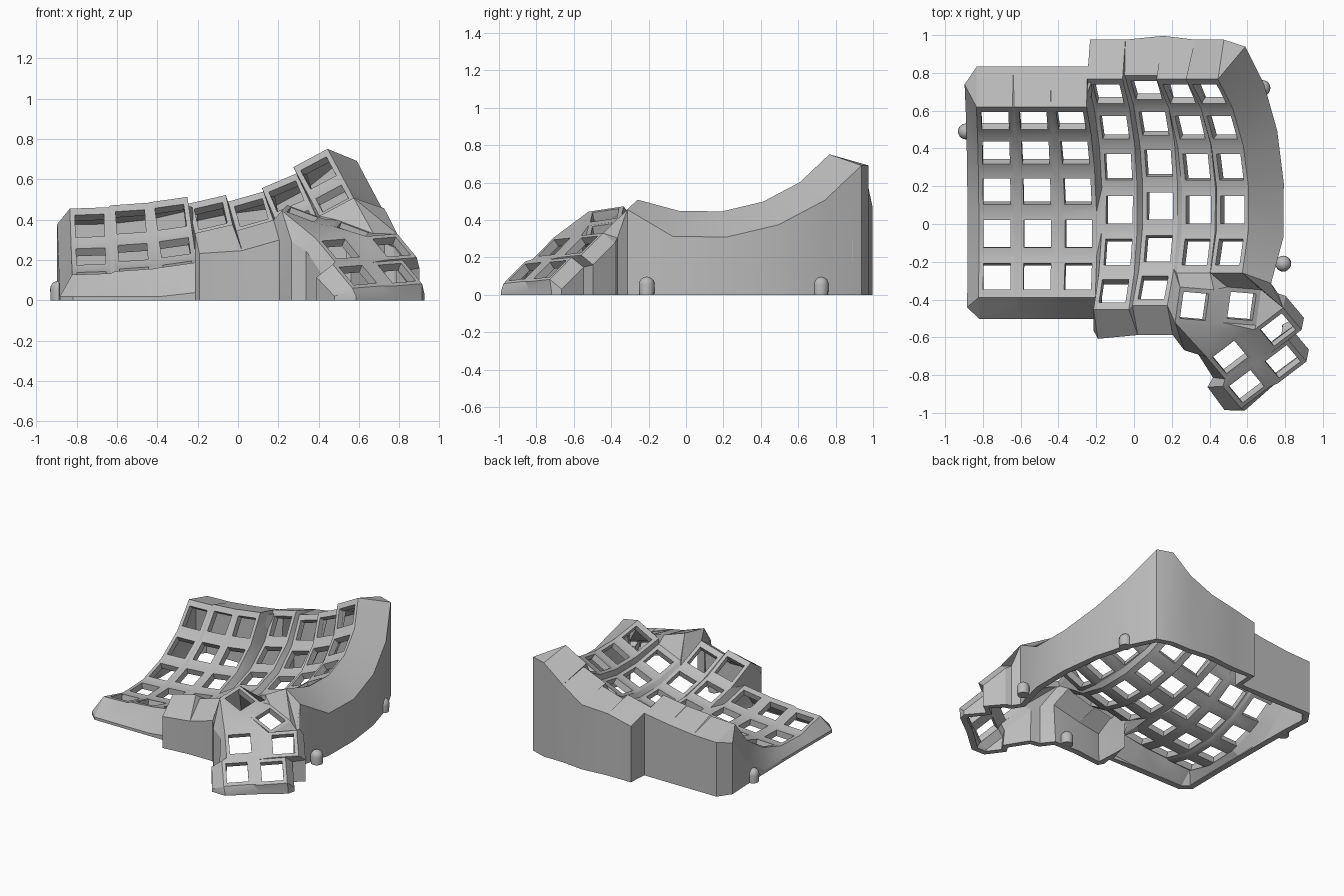
import bpy, bmesh
from math import sin, cos, radians
from mathutils import Vector

cube = bpy.data.objects.get("Cube")
if cube:
    bpy.data.objects.remove(cube)

grey = bpy.data.materials.new("light_grey")
grey.use_nodes = True
grey.diffuse_color = (0.5, 0.5, 0.5, 1)
grey.node_tree.nodes["Principled BSDF"].inputs["Base Color"].default_value = (0.5, 0.5, 0.5, 1)

bm = bmesh.new()
frames = {}            # vertex -> local axes (across, along, normal)
RADIUS, STEP, HOLE, HALF = 0.826, 16, 0.072, 0.096


def vert(p, frame=None):
    v = bm.verts.new(p)
    frames[v] = frame
    return v


def face(*vs):
    """Face from the distinct corners, skipped when it has collapsed."""
    corners = list(dict.fromkeys(vs))
    if len(corners) > 2:
        bm.faces.new(corners)


def key_cell(bl, br, tr, tl):
    """Square frame of four quads around an open key hole."""
    outer = [bl, br, tr, tl]
    s = HOLE / (br.co - bl.co).length
    t = HOLE / (tl.co - bl.co).length
    inner = []
    for i, j in ((-1, -1), (1, -1), (1, 1), (-1, 1)):
        low = bl.co.lerp(br.co, 0.5 + i * s)
        high = tl.co.lerp(tr.co, 0.5 + i * s)
        inner.append(vert(low.lerp(high, 0.5 + j * t)))
    for k in range(4):
        n = (k + 1) % 4
        face(outer[k], outer[n], inner[n], inner[k])


def key_column(cx, cy, cz, tilt, first, rows):
    """Column of keys along an arc, returns its left and right edges, back to front."""
    b = radians(tilt)
    across, up = Vector((cos(b), 0, sin(b))), Vector((-sin(b), 0, cos(b)))
    fwd = Vector((0, 1, 0))
    left, right = [], []
    for i in range(rows + 1):
        a = radians(first + STEP / 2 - STEP * i)
        mid = Vector((cx, cy, cz)) + fwd * RADIUS * sin(a) + up * RADIUS * (1 - cos(a))
        frame = (across, fwd * cos(a) + up * sin(a), up * cos(a) - fwd * sin(a))
        left.append(vert(mid - across * HALF, frame))
        right.append(vert(mid + across * HALF, frame))
    for i in range(rows):
        key_cell(left[i + 1], right[i + 1], right[i], left[i])
    return left, right


def thumb_key(x, y, z, yaw, slope):
    """Single tilted key, returns its corners."""
    n = Vector((-slope[0], -slope[1], 1)).normalized()
    a = radians(yaw)
    u = Vector((cos(a), sin(a), 0))
    u = (u - n * u.dot(n)).normalized()
    v = n.cross(u)
    c = Vector((x, y, z))
    bl, br, tr, tl = [vert(c + (u * i + v * j) * HALF, (u, v, n))
                      for i, j in ((-1, -1), (1, -1), (1, 1), (-1, 1))]
    key_cell(bl, br, tr, tl)
    return {"bl": bl, "br": br, "tr": tr, "tl": tl}


# Finger key columns
cols = [key_column(*c) for c in (
    (-0.725, -0.08, 0.07, 2, 50, 5),
    (-0.511, -0.08, 0.09, 4, 50, 5),
    (-0.292, -0.08, 0.115, 8, 50, 5),
    (-0.075, 0.09, 0.157, 13, 47, 6),
    (0.14, 0.11, 0.177, 16, 47, 6),
    (0.345, 0.09, 0.27, 23, 47, 5),
    (0.525, 0.09, 0.395, 28, 47, 5))]
for (_, r), (l, _) in zip(cols, cols[1:]):
    for i in range(min(len(r), len(l)) - 1):
        face(r[i + 1], l[i + 1], l[i], r[i])

# Thumb cluster
upper, lower = (-0.36, 0.2), (-0.42, 0.66)
A = thumb_key(0.32, -0.435, 0.425, -8, upper)
B = thumb_key(0.57, -0.435, 0.35, -8, upper)
C = thumb_key(0.762, -0.56, 0.265, 40, lower)
D = thumb_key(0.51, -0.705, 0.255, 40, lower)
E = thumb_key(0.788, -0.728, 0.135, 40, lower)
F = thumb_key(0.595, -0.86, 0.125, 40, lower)

# Webs joining the thumb keys and the columns
r4, (l5, r5), (l6, r6) = cols[4][1], cols[5], cols[6]
for web in (
        (r4[6], A["bl"], A["tl"], r4[5]),
        (r4[5], A["tl"], l5[5]),
        (A["tl"], A["tr"], r5[5], l5[5]),
        (A["tr"], B["tl"], l6[5], r5[5]),
        (B["tl"], B["tr"], r6[5], l6[5]),
        (B["tr"], C["tr"], r6[5]),
        (A["br"], B["bl"], B["tl"], A["tr"]),
        (D["tr"], C["tl"], B["bl"], A["br"]),
        (D["tl"], D["tr"], A["br"], A["bl"]),
        (C["tl"], B["br"], B["bl"]),
        (C["tl"], C["tr"], B["tr"], B["br"]),
        (D["br"], C["bl"], C["tl"], D["tr"]),
        (E["tl"], E["tr"], C["br"], C["bl"]),
        (F["tl"], F["tr"], D["br"], D["bl"]),
        (F["br"], E["bl"], E["tl"], F["tr"]),
        (F["tr"], E["tl"], C["bl"], D["br"])):
    face(*web)

# Perimeter: plate vertex and shoulder point of the wall
rim = []


def edge(v, du, dv, out=0.05, down=0.18):
    u, w, n = frames[v]
    q = v.co + (u * du + w * dv) * out - n * down
    q.z = max(q.z, 0.02)
    rim.append((v, q))


for v in reversed(cols[0][0]):
    edge(v, -1, 0, 0.065, 0.14)
for l, r in cols:
    edge(l[0], 0, 1, 0.065, 0.21)
    edge(r[0], 0, 1, 0.065, 0.21)
for v in r6[:-1]:
    edge(v, 1, 0, 0.1, 0.21)
edge(r6[-1], 1, 0, 0.11, 0.13)
for v, du, dv in ((C["tr"], 0.5, 1), (C["tr"], 1, 0), (C["br"], 1, 0),
                  (E["tr"], 1, 0), (E["br"], 1, 0), (E["br"], 0, -1), (E["bl"], 0, -1)):
    edge(v, du, dv, 0.045, 0.07)
for v, du, dv, out in ((F["br"], 0, -1, 0.085), (F["bl"], 0, -1, 0.085), (F["bl"], -1, 0, 0.08),
                       (F["tl"], -1, 0, 0.07), (D["bl"], -1, 0, 0.05), (D["tl"], -1, 0, 0.03)):
    edge(v, du, dv, out, 0.075)
edge(A["bl"], 0.7, -1, 0.16, 0.1)
for l, r in reversed(cols):
    if l in (l5, l6):
        continue
    edge(r[-1], 0, -1)
    edge(l[-1], 0, -1)
    if l is cols[3][0]:
        edge(l[6], -1, 0, 0.03, 0.17)
        edge(l[5], -1, 0, 0.01, 0.1)

# Shoulder and vertical wall, sharing points that nearly coincide
shoulder, ground = [], []
for _, q in rim:
    if shoulder and (shoulder[-1].co - q).length < 0.05:
        shoulder.append(shoulder[-1])
        ground.append(ground[-1])
    else:
        shoulder.append(vert(q))
        ground.append(vert((q.x, q.y, 0)))
for i in range(len(rim)):
    j = (i + 1) % len(rim)
    face(rim[i][0], rim[j][0], shoulder[j], shoulder[i])
    face(shoulder[i], shoulder[j], ground[j], ground[i])
bm.normal_update()


def finish(name, mesh_bm):
    mesh = bpy.data.meshes.new(name)
    mesh_bm.to_mesh(mesh)
    mesh_bm.free()
    mesh.materials.append(grey)
    ob = bpy.data.objects.new(name, mesh)
    bpy.context.collection.objects.link(ob)
    bpy.ops.object.select_all(action='DESELECT')
    ob.select_set(True)
    bpy.context.view_layer.objects.active = ob
    return ob


case = finish("keyboard_case", bm)
solid = case.modifiers.new("thickness", 'SOLIDIFY')
solid.thickness, solid.offset = 0.045, -1
bpy.ops.object.modifier_apply(modifier=solid.name)
for v in case.data.vertices:
    v.co.z = max(v.co.z, 0)
bpy.ops.object.shade_smooth_by_angle(angle=radians(20))

# Round-topped screw posts along the base
for name, x, y in (("right_front_post", 0.79, -0.21), ("right_back_post", 0.68, 0.72),
                   ("left_post", -0.89, 0.49), ("front_post", 0.14, -0.53)):
    post = bmesh.new()
    bmesh.ops.create_uvsphere(post, u_segments=20, v_segments=10, radius=0.042)
    for v in post.verts:
        v.co.z = v.co.z + 0.055 if v.co.z > -0.001 else 0
        v.co += Vector((x, y, 0))
    finish(name, post)
    bpy.ops.object.shade_smooth_by_angle(angle=radians(40))

# Side tab and back buttons
tab = bmesh.new()
bmesh.ops.create_cube(tab, size=1)
for v in tab.verts:
    v.co = Vector((v.co.x * 0.08 + 0.575, v.co.y * 0.018 + 0.88, v.co.z * 0.12 + 0.235))
finish("side_tab", tab)
for name, x in (("back_button_inner", 0.22), ("back_button_outer", 0.32)):
    button = bmesh.new()
    bmesh.ops.create_cone(button, cap_ends=True, segments=16, radius1=0.018, radius2=0.018, depth=0.05)
    for v in button.verts:
        v.co = Vector((v.co.x + x, v.co.z + 0.95, v.co.y + 0.07))
    finish(name, button)
